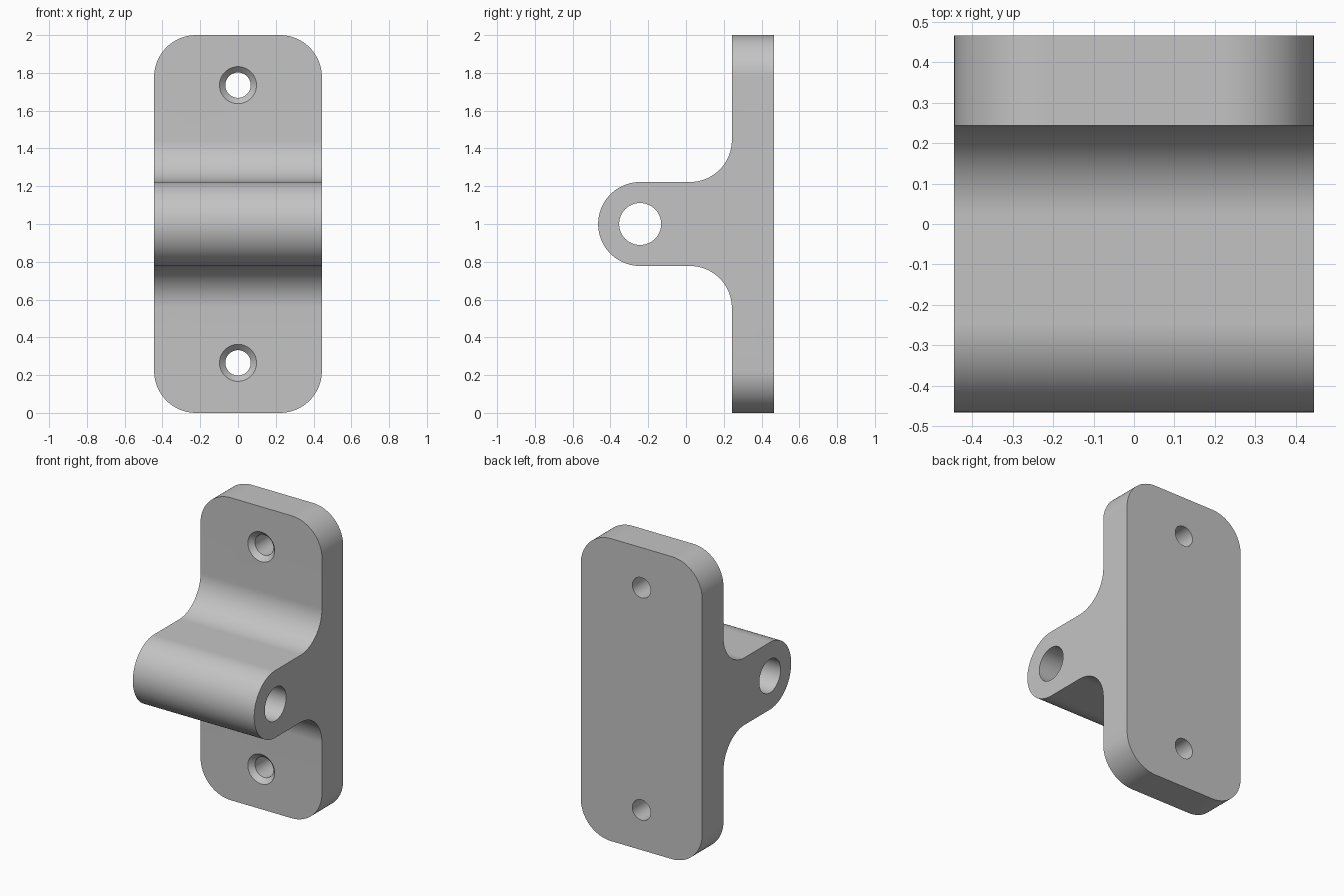
import bpy
import math
from mathutils import Vector

if "Cube" in bpy.data.objects:
    bpy.data.objects.remove(bpy.data.objects["Cube"], do_unlink=True)

R = 2 / 9                 # shared radius: corners, fillets, boss and plate thickness
HALF_W = 0.444
BACK = 0.465
FACE = BACK - R           # front face of the plate
BOSS_Y = -BACK + R
HOLE_R, SINK_R = 0.067, 0.098
SCREW_Z = (0.265, 1.735)

steel = bpy.data.materials.new("plain grey")
steel.use_nodes = True
grey = (0.55, 0.55, 0.55, 1)
steel.diffuse_color = grey
steel.node_tree.nodes["Principled BSDF"].inputs["Base Color"].default_value = grey


def arc(cx, cz, r, start, end, steps=32):
    """Points along an arc, angles in degrees."""
    angles = [math.radians(start + (end - start) * i / steps) for i in range(steps + 1)]
    return [(cx + r * math.cos(a), cz + r * math.sin(a)) for a in angles]


def prism(name, outline, direction, place):
    """Extrude a 2D outline; place maps each 2D point to its starting position."""
    n = len(outline)
    near = [Vector(place(*p)) for p in outline]
    verts = near + [v + Vector(direction) for v in near]
    faces = [tuple(range(n)), tuple(reversed(range(n, 2 * n)))]
    faces += [(i, i + n, (i + 1) % n + n, (i + 1) % n) for i in range(n)]
    mesh = bpy.data.meshes.new(name)
    mesh.from_pydata(verts, [], faces)
    obj = bpy.data.objects.new(name, mesh)
    bpy.context.collection.objects.link(obj)
    mesh.materials.append(steel)
    bpy.context.view_layer.objects.active = obj
    bpy.ops.object.select_all(action='DESELECT')
    obj.select_set(True)
    bpy.ops.object.mode_set(mode='EDIT')
    bpy.ops.mesh.select_all(action='SELECT')
    bpy.ops.mesh.normals_make_consistent(inside=False)
    bpy.ops.object.mode_set(mode='OBJECT')
    return obj


def combine(target, tool, operation):
    """Apply a boolean and remove the tool."""
    tool.hide_render = True
    mod = target.modifiers.new(operation.lower(), 'BOOLEAN')
    mod.operation, mod.solver, mod.object = operation, 'EXACT', tool
    bpy.context.view_layer.objects.active = target
    bpy.ops.object.modifier_apply(modifier=mod.name)
    bpy.data.objects.remove(tool, do_unlink=True)


# Side profile: plate, two fillets and the rounded pivot arm
side = [(BACK, 0), (BACK, 2)]
side += [(FACE, 2)]
side += arc(FACE - R, 1 + 2 * R, R, 0, -90)
side += arc(BOSS_Y, 1, R, 90, 270, 64)
side += arc(FACE - R, 1 - 2 * R, R, 90, 0)
side += [(FACE, 0)]
bracket = prism("hinge_bracket", side, (2 * HALF_W, 0, 0), lambda y, z: (-HALF_W, y, z))

# Round the four corners of the plate
cx = HALF_W - R
rounded = (arc(cx, 2 - R, R, 0, 90) + arc(-cx, 2 - R, R, 90, 180)
           + arc(-cx, R, R, 180, 270) + arc(cx, R, R, 270, 360))
outline = prism("corner_cutter", rounded, (0, 2, 0), lambda x, z: (x, -1, z))
combine(bracket, outline, 'INTERSECT')

# Pivot hole through the arm
bpy.ops.mesh.primitive_cylinder_add(vertices=64, radius=R / 2, depth=2,
                                    location=(0, BOSS_Y, 1), rotation=(0, math.pi / 2, 0))
combine(bracket, bpy.context.object, 'DIFFERENCE')

# Screw holes with countersinks
depth = SINK_R - HOLE_R
over = 0.02
for z in SCREW_Z:
    bpy.ops.mesh.primitive_cylinder_add(vertices=64, radius=HOLE_R, depth=0.6,
                                        location=(0, BACK - R / 2, z),
                                        rotation=(math.pi / 2, 0, 0))
    combine(bracket, bpy.context.object, 'DIFFERENCE')
    bpy.ops.mesh.primitive_cone_add(vertices=64, radius1=HOLE_R, radius2=SINK_R + over,
                                    depth=depth + over,
                                    location=(0, FACE + (depth - over) / 2, z),
                                    rotation=(math.pi / 2, 0, 0))
    combine(bracket, bpy.context.object, 'DIFFERENCE')

# One material throughout, smooth curves with crisp edges
bracket.data.materials.clear()
bracket.data.materials.append(steel)
bpy.ops.object.select_all(action='DESELECT')
bracket.select_set(True)
bpy.context.view_layer.objects.active = bracket
bpy.ops.object.shade_smooth_by_angle(angle=math.radians(30))
